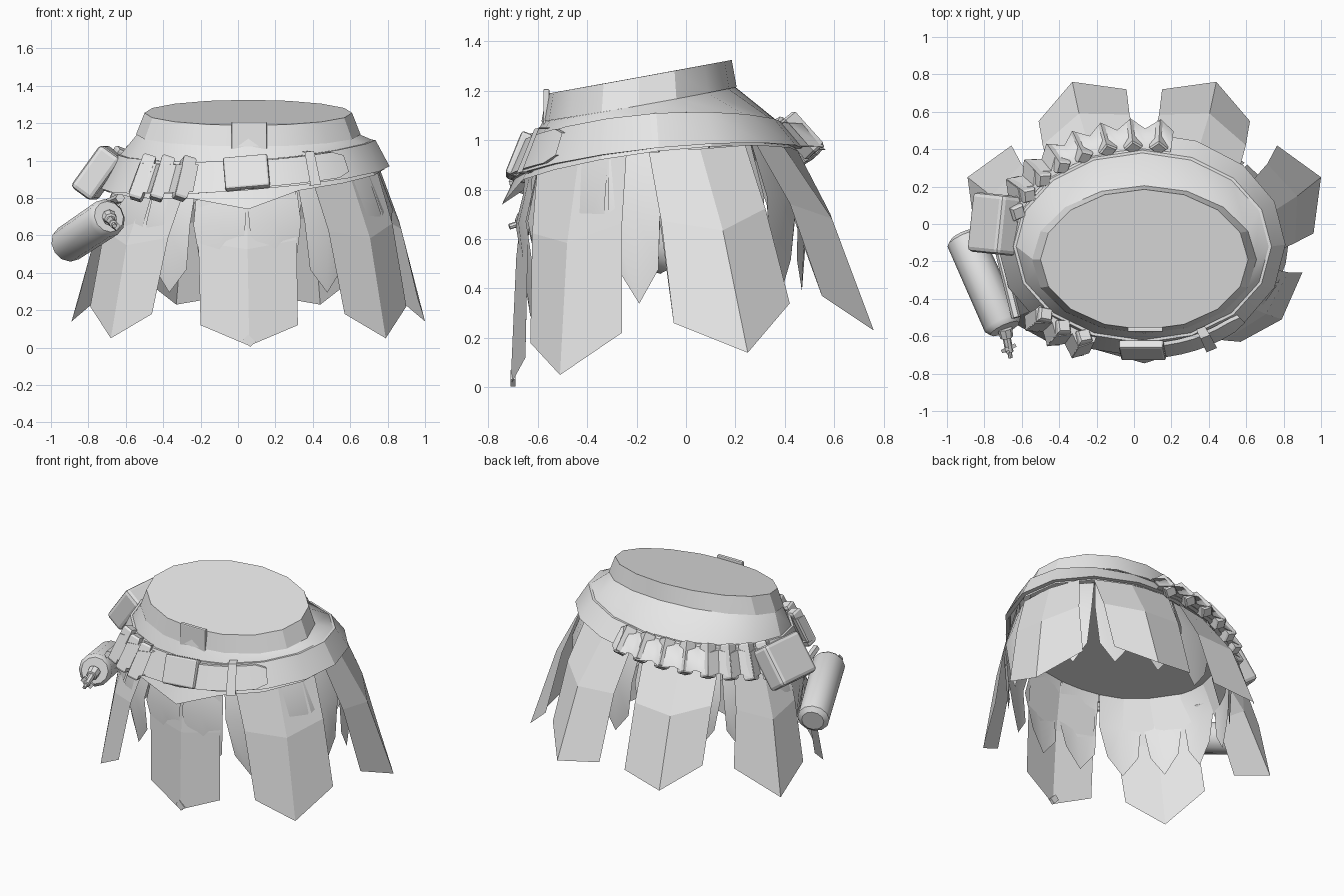
import bpy, bmesh, math
from mathutils import Vector, Matrix

if "Cube" in bpy.data.objects:
    bpy.data.objects.remove(bpy.data.objects["Cube"])

grey = bpy.data.materials.new("light grey")
grey.diffuse_color = (0.8, 0.8, 0.8, 1)
grey.use_nodes = True
grey.node_tree.nodes["Principled BSDF"].inputs["Base Color"].default_value = grey.diffuse_color
MID = 0.055            # x of the garment's mirror plane


def make(name, verts, faces, smooth=None):
    me = bpy.data.meshes.new(name)
    me.from_pydata([tuple(v) for v in verts], [], faces)
    me.materials.append(grey)
    ob = bpy.data.objects.new(name, me)
    bpy.context.collection.objects.link(ob)
    if smooth:
        bpy.ops.object.select_all(action='DESELECT')
        ob.select_set(True)
        bpy.context.view_layer.objects.active = ob
        bpy.ops.object.shade_smooth_by_angle(angle=math.radians(smooth))
    return ob


def ring_point(ring, deg, out=0.0):
    """Point on a tilted oval: centre, radii, heights at right/back/left/front."""
    cx, cy, a, b, (r, k, l, f) = ring
    t = math.radians(deg)
    c, s = math.cos(t), math.sin(t)
    m, w = (r + k + l + f) / 4, (r + l - k - f) / 4
    z = m + (r - l) / 2 * c + (k - f) / 2 * s + w * math.cos(2 * t)
    return Vector((cx + (a + out) * c, cy + (b + out) * s, z))


def loft(name, rows, closed=True, cap=False, smooth=None):
    n = len(rows[0])
    verts = [p for row in rows for p in row]
    faces = []
    for j in range(len(rows) - 1):
        for i in range(n if closed else n - 1):
            k = (i + 1) % n
            faces.append((j * n + i, (j + 1) * n + i, (j + 1) * n + k, j * n + k))
    if cap:
        faces.append(tuple(range(n)))
    return make(name, verts, faces, smooth)


def box(name, loc, size, rot, bevel=0.0):
    bm = bmesh.new()
    bmesh.ops.create_cube(bm, size=1, matrix=Matrix.Diagonal((*size, 1)))
    if bevel:
        bmesh.ops.bevel(bm, geom=bm.edges[:], offset=bevel, segments=2, affect='EDGES', profile=0.5)
    me = bpy.data.meshes.new(name)
    bm.to_mesh(me)
    bm.free()
    me.materials.append(grey)
    ob = bpy.data.objects.new(name, me)
    bpy.context.collection.objects.link(ob)
    ob.location = loc
    ob.rotation_euler = [math.radians(d) for d in rot]
    return ob


def tube(name, a, b, profile, sides, smooth=None, spin=0.0):
    """Turned part along a-b; profile holds (fraction, radius)."""
    a, b = Vector(a), Vector(b)
    q = (b - a).to_track_quat('Z', 'Y')
    rows = []
    for f, r in profile:
        rows.append([a.lerp(b, f) + q @ Vector((r * math.cos(t), r * math.sin(t), 0))
                     for t in (2 * math.pi * (i + spin) / sides for i in range(sides))])
    n = len(rows)
    faces = [tuple(range(sides))[::-1], tuple(range((n - 1) * sides, n * sides))]
    for j in range(n - 1):
        for i in range(sides):
            k = (i + 1) % sides
            faces.append((j * sides + i, j * sides + k, (j + 1) * sides + k, (j + 1) * sides + i))
    return make(name, [p for r in rows for p in r], faces, smooth)


# Ovals from the waist down to the hem
WAIST_TOP = (MID, -0.19, 0.555, 0.375, (1.255, 1.325, 1.255, 1.188))
WAIST_LOW = (MID, -0.19, 0.60, 0.395, (1.14, 1.215, 1.14, 1.075))
HIP_TOP = (0.045, -0.12, 0.675, 0.50, (1.11, 1.07, 1.03, 1.00))
HIP_LOW = (0.04, -0.11, 0.75, 0.58, (0.97, 0.96, 0.85, 0.84))
HEM = (0.04, -0.12, 0.745, 0.585, (0.955, 0.95, 0.84, 0.81))
LINING = (0.04, -0.11, 0.71, 0.54, (0.96, 0.96, 0.87, 0.86))
ANG = [i * 22.5 for i in range(16)]


def ring(r, out=0.0, angles=ANG):
    return [ring_point(r, d, out) for d in angles]


# Waistband with closed top, flared yoke with pointed front hem, closed underside
loft("waistband", [ring(WAIST_TOP), ring(WAIST_LOW)], cap=True, smooth=25)
hem = ring(HEM)
hem[12] += Vector((0.015, -0.04, -0.07))
loft("yoke", [ring(WAIST_LOW, -0.005), ring(HIP_TOP), hem], smooth=25)
make("underside", ring(LINING) + [Vector((0.04, -0.11, 0.91))],
     [(i, 16, (i + 1) % 16) for i in range(16)])

# Hip belt, slightly proud of the yoke
loft("hip_belt", [ring(HIP_TOP, -0.005), ring(HIP_TOP, 0.015), ring(HIP_LOW, 0.02),
                  ring(HIP_LOW, -0.01)], smooth=25)


def belt_point(deg, t, out):
    return ring_point(HIP_TOP, deg, out).lerp(ring_point(HIP_LOW, deg, out), t)


# Loose strap end with a pointed tip, and its keeper loop
arc = [268 + i * 6 for i in range(9)]
rows = [[belt_point(d, t + (0.18 if d == arc[-1] else 0) * (1 - 2 * t), o) for d in arc]
        for t, o in ((0.02, 0.015), (0.02, 0.035), (0.93, 0.035), (0.93, 0.015))]
loft("strap_end", rows, closed=False, smooth=25)
arc = [295.5, 300]
loft("strap_keeper", [[belt_point(d, t, o) for d in arc] for t, o in
                      ((-0.12, 0.0), (-0.12, 0.055), (1.05, 0.055), (1.05, 0.0))], closed=False)

# Buckle and the tab above it
box("buckle", (0.045, -0.675, 0.935), (0.24, 0.05, 0.185), (-22, -5, 0), 0.012)
box("waist_tab", (0.06, -0.565, 1.125), (0.19, 0.025, 0.165), (0, 0, 0), 0.006)

# Cartridges poking out above and below a corrugated strap
for first, pitch, count in ((223, 10.5, 3), (83, 11, 8)):
    for i in range(count):
        d = first + pitch * i
        tube("cartridge", belt_point(d, -0.12, 0.035), belt_point(d, 1.15, 0.045),
             ((0, 0.04), (0.05, 0.05), (0.95, 0.05), (1, 0.04)), 4)
    arc = [(first + pitch * (i - 1) / 2, 0.055 * (i % 2)) for i in range(2 * count + 1)]
    loft("cartridge_strap", [[belt_point(d, t, w + r * k) for d, r in arc] for t, w, k in
                             ((0.08, 0.01, 0), (0.08, 0.04, 1), (0.95, 0.045, 1), (0.95, 0.01, 0))],
         closed=False, smooth=60)


def flap(name, top_l, top_r, low_l, low_r, tip, bulge, mirror=False):
    """Creased panel: two side edges, bulging middle, pointed tip."""
    tl, tr, ll, lr, tp = (Vector(v) for v in (top_l, top_r, low_l, low_r, tip))
    tm = (tl + tr) / 2
    out = Vector((tp.x - MID, tp.y + 0.15, 0)).normalized()
    tm += out * 0.03
    verts = [tl, tm, tr]
    for a, b, k in ((tl, ll, 0.8), (tm, tp, 1.3), (tr, lr, 0.8)):
        verts.append(a.lerp(b, 0.4) + out * bulge * k)
    verts += [ll, tp, lr]
    if mirror:
        verts = [Vector((2 * MID - v.x, v.y, v.z)) for v in verts]
    faces = [(r * 3 + c, r * 3 + c + 3, r * 3 + c + 4, r * 3 + c + 1)
             for r in range(2) for c in range(2)]
    if mirror:
        faces = [f[::-1] for f in faces]
    return make(name, verts, faces)


# Large outer flaps
flap("front_flap", (-0.22, -0.62, 0.86), (0.31, -0.62, 0.88), (-0.20, -0.65, 0.12),
     (0.32, -0.65, 0.12), (0.06, -0.71, 0.01), 0.01)
for m in (False, True):
    side = "left" if m else "right"
    dz = -0.06 if m else 0.0
    flap(side + "_front_flap", (0.39, -0.60, 0.92 + dz), (0.74, -0.24, 0.96 + dz),
         (0.57, -0.63, 0.18), (0.90, -0.26, 0.22), (0.79, -0.51, 0.05), 0.03, m)
    flap(side + "_side_flap", (0.76, -0.15, 0.95 + dz), (0.64, 0.24, 0.98 + dz),
         (0.96, -0.05, 0.26), (0.765, 0.42, 0.34), (1.0, 0.25, 0.14), 0.03, m)
    flap(side + "_back_flap", (0.56, 0.28, 0.99 + dz / 2), (0.10, 0.44, 0.98 + dz / 2),
         (0.62, 0.55, 0.37), (0.15, 0.72, 0.28), (0.44, 0.76, 0.23), 0.045, m)
# Small stud at the tip of the front flap
box("flap_stud", (0.06, -0.70, 0.037), (0.055, 0.02, 0.04), (0, 45, 0))

# Narrow inner petals all round
P_TOP = (0.045, -0.11, 0.70, 0.53, (0.96, 0.96, 0.87, 0.86))
P_LOW = (MID, -0.08, 0.76, 0.56, (0.48, 0.52, 0.48, 0.41))
for i in range(16):
    d = 11.25 + 22.5 * i
    rows = []
    for f, w in ((0, 11), (0.45, 10.5), (1, 8)):
        out = 0.05 * math.sin(math.pi * f)
        rows.append([ring_point(P_TOP, d + s * w, out).lerp(ring_point(P_LOW, d + s * w, out), f)
                     for s in (-1, 0, 1)])
    rows[2][1] += Vector((0, 0, -0.13))
    loft("inner_petal", rows, closed=False, smooth=40)

# Soft pouch on the left hip
box("pouch", (-0.745, 0.0, 0.935), (0.14, 0.32, 0.28), (0, 36, -6), 0.025)

# Canister hanging below the pouch, with nozzle and hanger
A, B = (-0.915, -0.06, 0.55), (-0.69, -0.56, 0.70)
tube("canister", A, B, ((0, 0.07), (0.04, 0.1), (0.95, 0.105), (1, 0.085)), 12, 35)
N = (-0.66, -0.715, 0.65)
tube("nozzle", B, N, ((0, 0.04), (0.3, 0.035), (0.32, 0.022), (0.8, 0.022), (0.82, 0.012), (1, 0.012)), 8)
box("nozzle_lever", (-0.67, -0.665, 0.665), (0.08, 0.02, 0.035), (0, 40, 25))
tube("hanger", (-0.72, -0.14, 0.76), (-0.63, -0.50, 0.80), ((0, 0.025), (1, 0.025)), 6)
